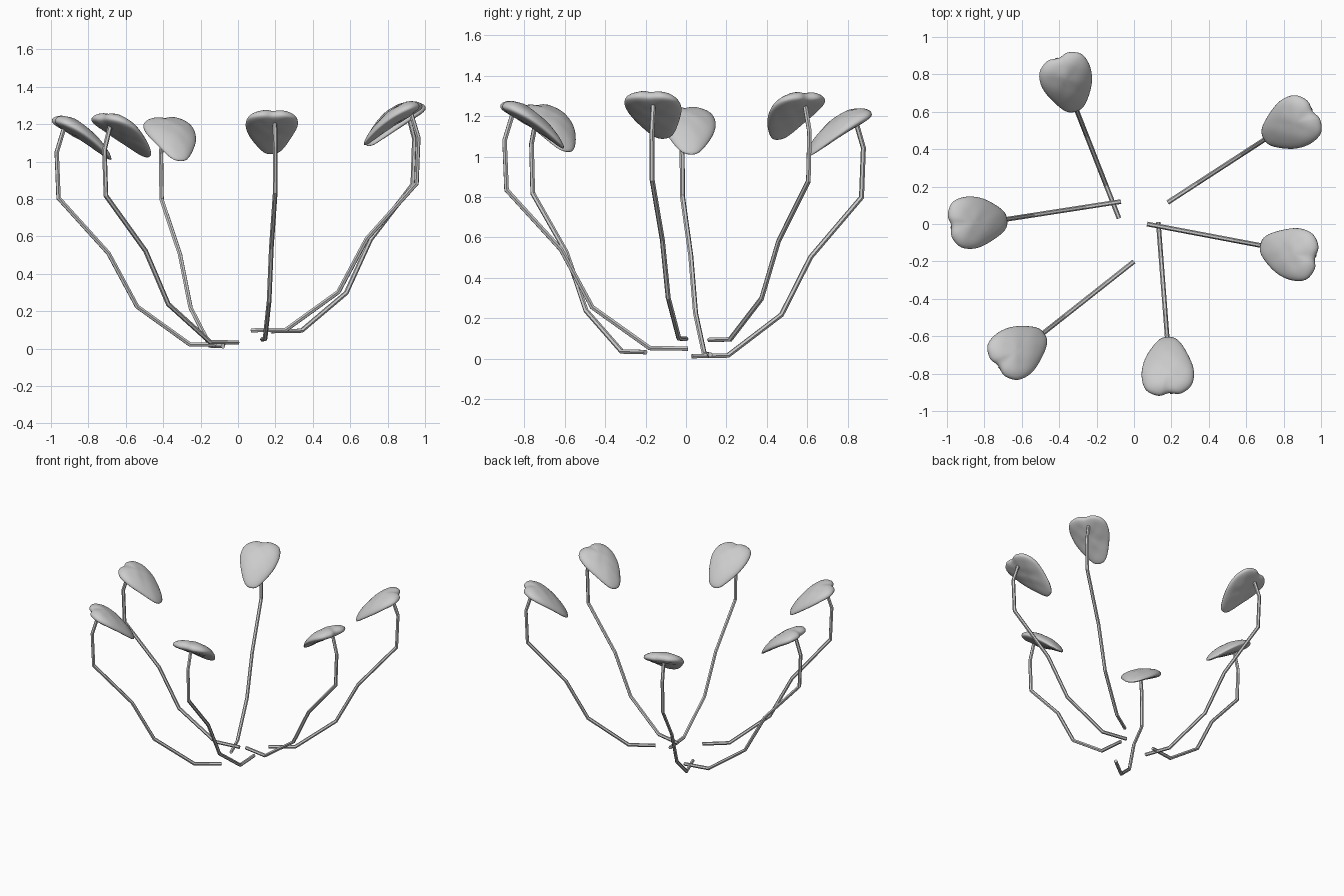
import bpy, bmesh, math
from mathutils import Vector

if "Cube" in bpy.data.objects:
    bpy.data.objects.remove(bpy.data.objects["Cube"])

# stem path in its own plane: (distance outward, height)
PATH = [(0, 0), (0.19, 0.003), (0.475, 0.205), (0.63, 0.49),
        (0.90, 0.785), (0.91, 1.03), (0.87, 1.16)]
# leaf outline seen from above: (outward, sideways), narrow tip first
OUTLINE = [(0.615, 0), (0.635, 0.055), (0.71, 0.1), (0.80, 0.128), (0.88, 0.112),
           (0.923, 0.05), (0.916, -0.015), (0.926, -0.07), (0.89, -0.135),
           (0.81, -0.152), (0.72, -0.125), (0.635, -0.055)]
# each plant: base position and turn in degrees
PLANTS = [(-0.08, 0.03, 0.013, 111.4), (0.18, 0.115, 0.093, 33), (0.07, 0.0, 0.098, -10.7),
          (0.13, 0.01, 0.05, -85.6), (0.0, -0.2, 0.033, 218.3), (-0.07, 0.12, 0.02, 188.8)]


def finish(bm, name):
    bmesh.ops.recalc_face_normals(bm, faces=bm.faces[:])
    me = bpy.data.meshes.new(name)
    bm.to_mesh(me)
    bm.free()
    return me


def bridge(bm, a, b):
    n = len(a)
    return [bm.faces.new((a[i], a[(i + 1) % n], b[(i + 1) % n], b[i])) for i in range(n)]


def stem_mesh(radius=0.0125, sides=6):
    bm = bmesh.new()
    pts = [Vector((u, 0, z)) for u, z in PATH]
    rings = []
    for i, p in enumerate(pts):
        d0 = (p - pts[i - 1]).normalized() if i else (pts[1] - p).normalized()
        d1 = (pts[i + 1] - p).normalized() if i < len(pts) - 1 else d0
        t = (d0 + d1).normalized()
        side = Vector((0, 1, 0))
        up = side.cross(t) / t.dot(d0)      # mitred joint
        ring = []
        for k in range(sides):
            a = 2 * math.pi * k / sides
            ring.append(bm.verts.new(p + radius * (math.cos(a) * side + math.sin(a) * up)))
        rings.append(ring)
    for a, b in zip(rings, rings[1:]):
        bridge(bm, a, b)
    bm.faces.new(rings[0])
    bm.faces.new(rings[-1])
    return finish(bm, "stem")


def smooth_outline(steps=4):
    # closed Catmull-Rom through the outline points
    n, out = len(OUTLINE), []
    for i in range(n):
        p0, p1, p2, p3 = (Vector(OUTLINE[(i + k) % n]) for k in (-1, 0, 1, 2))
        for s in range(steps):
            t = s / steps
            out.append(0.5 * (2 * p1 + (p2 - p0) * t + (2 * p0 - 5 * p1 + 4 * p2 - p3) * t * t
                              + (3 * p1 - p0 - 3 * p2 + p3) * t ** 3))
    return out


def leaf_mesh():
    bm = bmesh.new()
    rim, c = smooth_outline(), Vector((0.79, -0.01))

    def point(p, r, dome):
        q = c + (p - c) * r
        s = (q.x - 0.615) / 0.315           # 0 at the drooping tip, 1 at the outer edge
        base = 0.993 + 0.205 * s + 0.12 * s * (1 - s)
        ripple = 0.003 * math.sin(q.x * 55 + 1) * math.cos(q.y * 50) * (1 - r * r)
        return bm.verts.new((q.x, q.y, base + dome * math.sqrt(1 - r * r) + ripple))

    edge = [point(p, 1, 0) for p in rim]
    for dome in (0.058, -0.035):            # upper dome, shallower underside
        prev = edge
        for k in range(1, 9):
            r = math.cos(k * math.pi / 18)
            ring = [point(p, r, dome) for p in rim]
            bridge(bm, prev, ring)
            prev = ring
        mid = point(c, 0, dome)
        for i in range(len(prev)):
            bm.faces.new((prev[i], prev[(i + 1) % len(prev)], mid))
    for f in bm.faces:
        f.smooth = True
    return finish(bm, "leaf")


# six identical stems with leaves around the centre
stem, leaf = stem_mesh(), leaf_mesh()
for i, (x, y, z, turn) in enumerate(PLANTS, 1):
    for part, me in (("stem", stem), ("leaf", leaf)):
        ob = bpy.data.objects.new(f"{part}_{i}", me)
        ob.location = (x, y, z)
        ob.rotation_euler.z = math.radians(turn)
        bpy.context.collection.objects.link(ob)
